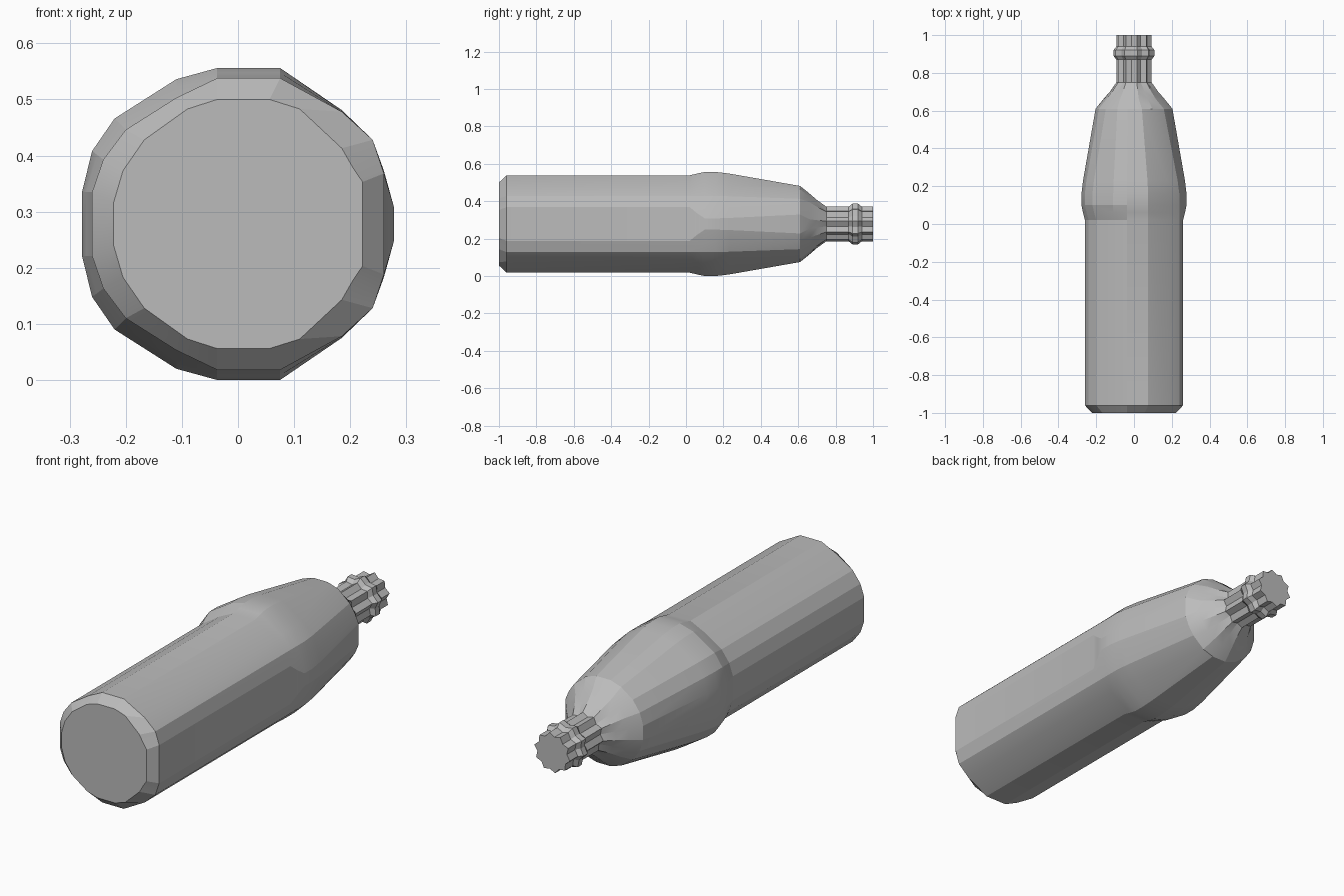
import bpy, bmesh, math

cube = bpy.data.objects.get("Cube")
if cube:
    bpy.data.objects.remove(cube, do_unlink=True)

ZC = 0.278   # height of the bottle axis
N = 20       # sides

mat = bpy.data.materials.new("plain grey")
mat.use_nodes = True
GREY = (0.5, 0.5, 0.5, 1)
mat.diffuse_color = GREY
mat.node_tree.nodes["Principled BSDF"].inputs["Base Color"].default_value = GREY

# Upper halves of the hand-cut cross-sections (x, height above axis)
BASE = [(.222, .075), (.205, .1), (.185, .135), (.11, .205), (.056, .222),
        (-.037, .222), (-.09, .205), (-.167, .15), (-.205, .095), (-.222, .037)]
BODY = [(.26, .09), (.25, .12), (.24, .15), (.185, .2), (.075, .26),
        (-.037, .26), (-.11, .225), (-.2, .168), (-.24, .115), (-.26, .057)]
BULGE = [(.278, .03), (.26, .095), (.24, .15), (.185, .203), (.075, .278),
         (-.037, .278), (-.11, .258), (-.22, .188), (-.26, .13), (-.278, .057)]


def full(half, s=1.0):
    """Mirror a half section below the axis."""
    return [(x * s, z * s) for x, z in half + [(x, -z) for x, z in reversed(half)]]


def star(r_out, r_in):
    """Round section whose points alternate between two radii."""
    return [((r_in if i % 2 else r_out) * math.cos((i + .5) * math.tau / N),
             (r_in if i % 2 else r_out) * math.sin((i + .5) * math.tau / N))
            for i in range(N)]


def blend(a, b, t):
    return [(p[0] + (q[0] - p[0]) * t, p[1] + (q[1] - p[1]) * t) for p, q in zip(a, b)]


def loft(name, rings, cap_first=False, cap_last=False, angle=14):
    bm = bmesh.new()
    loops = [[bm.verts.new((x, y, ZC + z)) for x, z in sec] for y, sec in rings]
    for a, b in zip(loops, loops[1:]):
        for i in range(N):
            j = (i + 1) % N
            bm.faces.new((a[i], b[i], b[j], a[j]))
    if cap_first:
        bm.faces.new(loops[0])
    if cap_last:
        bm.faces.new(list(reversed(loops[-1])))
    me = bpy.data.meshes.new(name)
    bm.to_mesh(me)
    bm.free()
    me.materials.append(mat)
    ob = bpy.data.objects.new(name, me)
    bpy.context.collection.objects.link(ob)
    bpy.ops.object.select_all(action='DESELECT')
    ob.select_set(True)
    bpy.context.view_layer.objects.active = ob
    bpy.ops.object.shade_smooth_by_angle(angle=math.radians(angle))
    return ob


body, bulge = full(BODY), full(BULGE)
shoulder = blend(full(BASE, .92), star(.205, .205), .5)
neck_root = star(.094, .078)

# Straight body with bevelled base, bulge and tapering upper half
loft("bottle_body", [
    (-1, full(BASE)), (-.96, body), (.02, body), (.06, blend(body, bulge, .55)),
    (.1, bulge), (.16, bulge), (.23, blend(bulge, shoulder, .11)), (.61, shoulder)],
    cap_first=True)

# Rounded shoulder closing in to the neck
loft("bottle_shoulder", [
    (.61, shoulder), (.66, star(.165, .163)), (.7, star(.13, .123)), (.75, neck_root)])

# Fluted neck with a raised collar
loft("bottle_neck", [
    (.75, neck_root), (.87, neck_root), (.89, star(.11, .095)),
    (.92, star(.11, .095)), (.94, neck_root), (1, neck_root)], cap_last=True)
